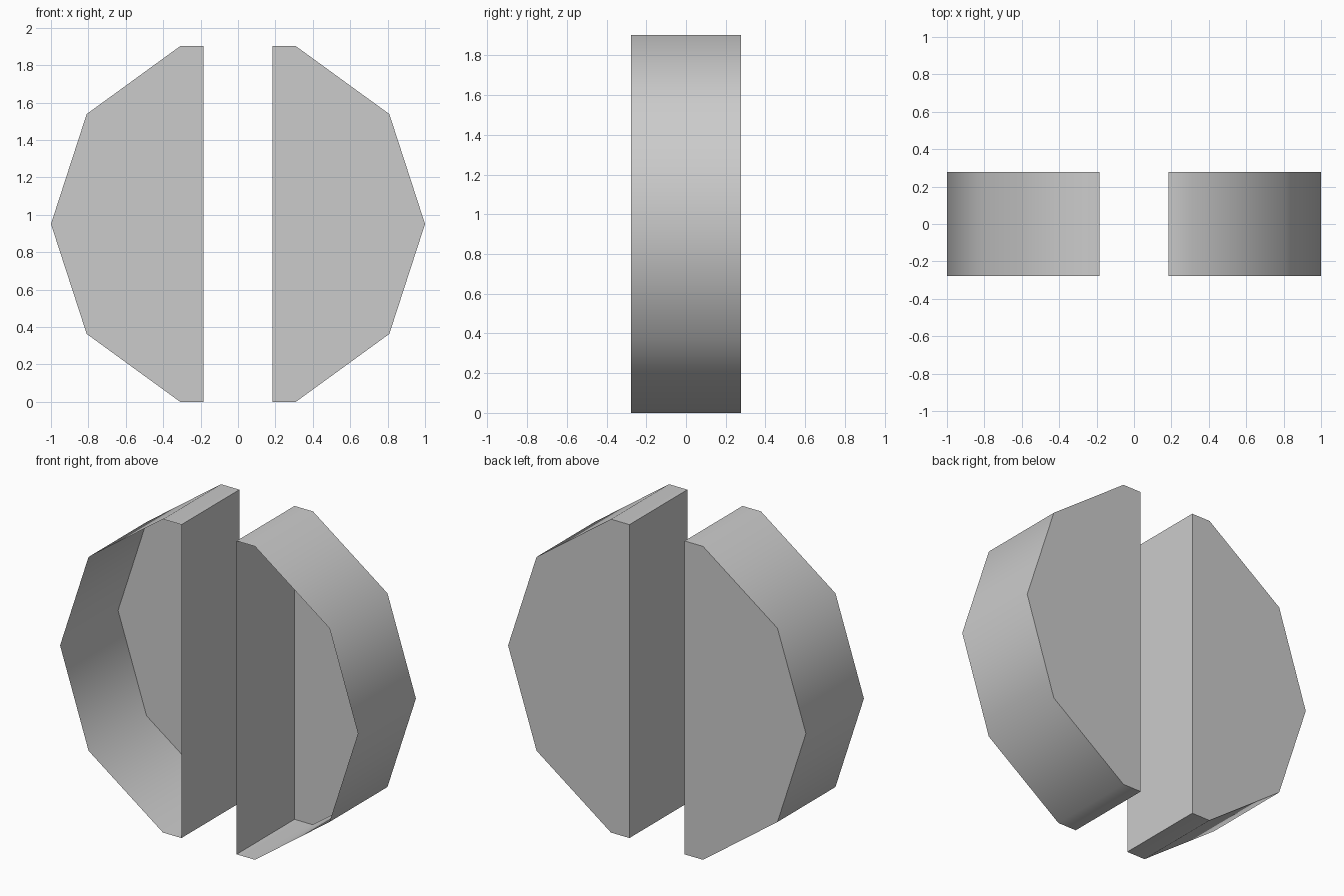
import bpy, bmesh, math

cube = bpy.data.objects.get("Cube")
if cube:
    bpy.data.objects.remove(cube)

SIDES = 10
HALF_GAP = 0.185
HALF_DEPTH = 0.278
CENTRE_Z = math.sin(math.radians(72))

# One plain grey for the whole model
grey = bpy.data.materials.new("plain_grey")
grey.use_nodes = True
colour = (0.6, 0.6, 0.6, 1)
grey.diffuse_color = colour
grey.node_tree.nodes["Principled BSDF"].inputs["Base Color"].default_value = colour


def half_shell(name, side):
    """Half of a ten-sided drum: rim, straight inner wall and back, open at the front."""
    # Half decagon outline, closed by the straight inner edge
    angles = [math.radians(a) for a in range(-72, 73, 360 // SIDES)]
    outline = [(math.cos(a), CENTRE_Z + math.sin(a)) for a in angles]
    outline += [(HALF_GAP, 2 * CENTRE_Z), (HALF_GAP, 0)]

    bm = bmesh.new()
    front, back = ([bm.verts.new((side * x, y, z)) for x, z in outline]
                   for y in (-HALF_DEPTH, HALF_DEPTH))
    n = len(outline)
    for i in range(n):
        j = (i + 1) % n
        bm.faces.new((front[i], front[j], back[j], back[i]))
    bm.faces.new(back)

    # Point every face outward from the middle of the half
    middle = sum((v.co for v in bm.verts), bm.verts[:][0].co * 0) / len(bm.verts)
    for face in bm.faces:
        face.normal_update()
        if face.normal.dot(face.calc_center_median() - middle) < 0:
            face.normal_flip()

    mesh = bpy.data.meshes.new(name)
    bm.to_mesh(mesh)
    bm.free()
    mesh.materials.append(grey)
    obj = bpy.data.objects.new(name, mesh)
    bpy.context.collection.objects.link(obj)

    # Smooth rim, sharp corners at the inner wall and back
    bpy.ops.object.select_all(action="DESELECT")
    obj.select_set(True)
    bpy.context.view_layer.objects.active = obj
    bpy.ops.object.shade_smooth_by_angle(angle=math.radians(40))


# Left and right halves
half_shell("left_half_shell", 1)
half_shell("right_half_shell", -1)
